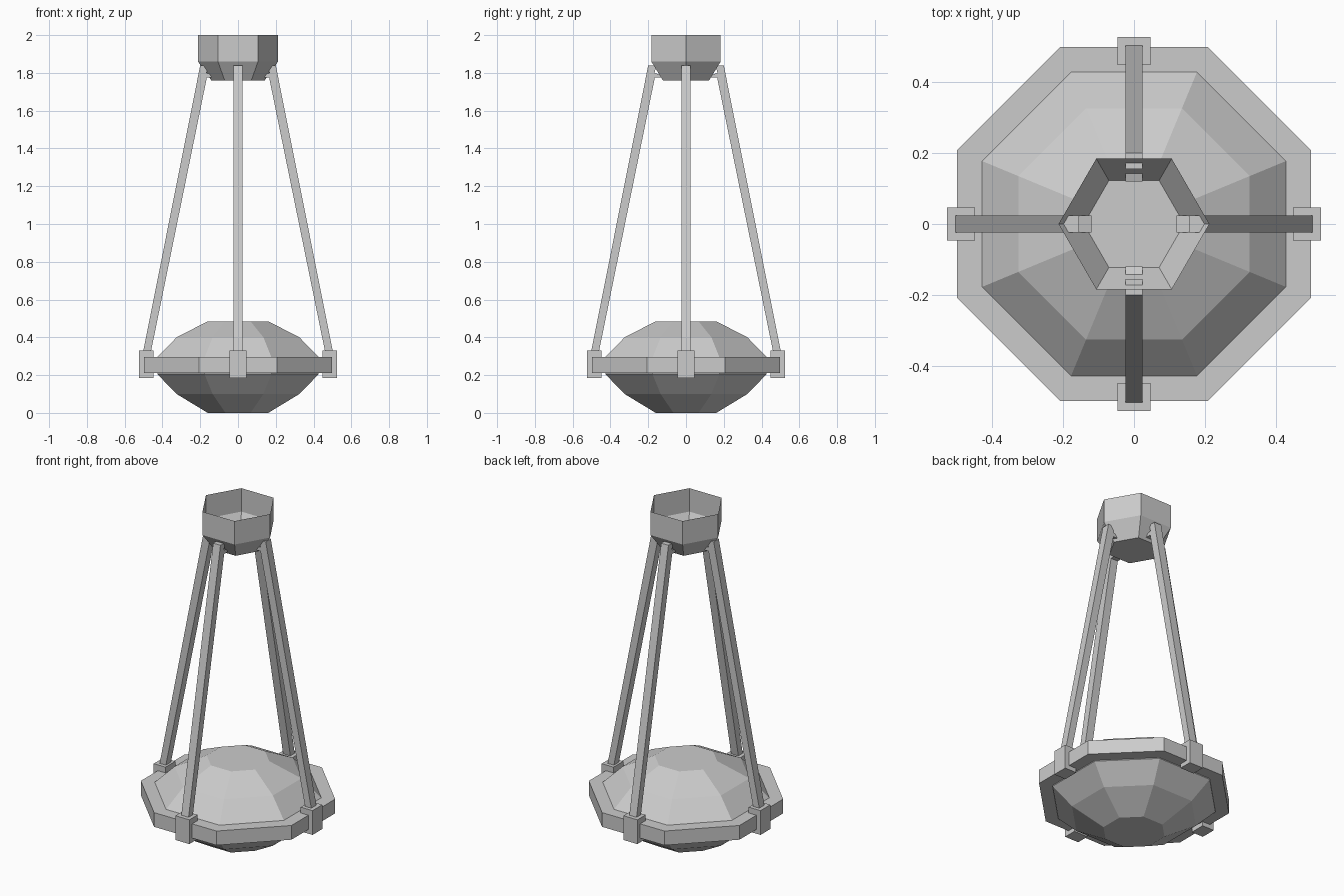
import bpy, bmesh
from math import sin, cos, pi
from mathutils import Matrix

if "Cube" in bpy.data.objects:
    bpy.data.objects.remove(bpy.data.objects["Cube"])


def finish(bm, name, closed=True):
    if closed:
        bmesh.ops.recalc_face_normals(bm, faces=bm.faces)
    me = bpy.data.meshes.new(name)
    bm.to_mesh(me)
    bm.free()
    ob = bpy.data.objects.new(name, me)
    bpy.context.collection.objects.link(ob)
    return ob


def lathe(name, profile, sides, phase=0.0, caps=(), loop=False):
    """Revolve (radius, z) points into a faceted solid."""
    bm = bmesh.new()
    rings = [[bm.verts.new((r * cos(phase + 2 * pi * i / sides),
                            r * sin(phase + 2 * pi * i / sides), z))
              for i in range(sides)] for r, z in profile]
    pairs = list(zip(rings, rings[1:]))
    if loop:
        pairs.append((rings[-1], rings[0]))
    for a, b in pairs:
        for i in range(sides):
            j = (i + 1) % sides
            bm.faces.new((a[i], a[j], b[j], b[i]))
    for c in caps:
        bm.faces.new(rings[c])
    return finish(bm, name)


# Octagon radii are given as distance to the flats
OCT = 1 / cos(pi / 8)

# Faceted glass bowl
bowl = [(0.16, 0.0), (0.325, 0.10), (0.427, 0.205),
        (0.427, 0.295), (0.325, 0.40), (0.16, 0.485)]
lathe("glass_bowl", [(r * OCT, z) for r, z in bowl], 8, pi / 8, caps=(0, -1))

# Octagonal band around the bowl
band = [(0.425, 0.21), (0.498, 0.21), (0.498, 0.295), (0.425, 0.295)]
lathe("bowl_band", [(r * OCT, z) for r, z in band], 8, pi / 8, loop=True)

# Hexagonal ceiling cup, open on top
lathe("ceiling_cup", [(0.141, 1.76), (0.212, 1.86), (0.212, 2.0)], 6, caps=(0,))

# Side outline of a rod with its hooked upper end
rod = [(0.507, 0.30), (0.20, 1.84), (0.155, 1.84), (0.167, 1.80),
       (0.12, 1.785), (0.12, 1.775), (0.165, 1.775), (0.466, 0.30)]

for k, side in enumerate(("right", "back", "left", "front")):
    turn = Matrix.Rotation(k * pi / 2, 4, 'Z')

    # Suspension rod
    bm = bmesh.new()
    face = bm.faces.new([bm.verts.new((x, -0.024, z)) for x, z in rod])
    ext = bmesh.ops.extrude_face_region(bm, geom=[face], use_keep_orig=True)
    moved = [v for v in ext["geom"] if isinstance(v, bmesh.types.BMVert)]
    bmesh.ops.translate(bm, verts=moved, vec=(0, 0.048, 0))
    bm.transform(turn)
    finish(bm, side + "_rod")

    # Clip holding the band
    bm = bmesh.new()
    bmesh.ops.create_cube(bm, size=1, matrix=turn
                          @ Matrix.Translation((0.486, 0, 0.257))
                          @ Matrix.Diagonal((0.078, 0.092, 0.145, 1)))
    finish(bm, side + "_clip")
